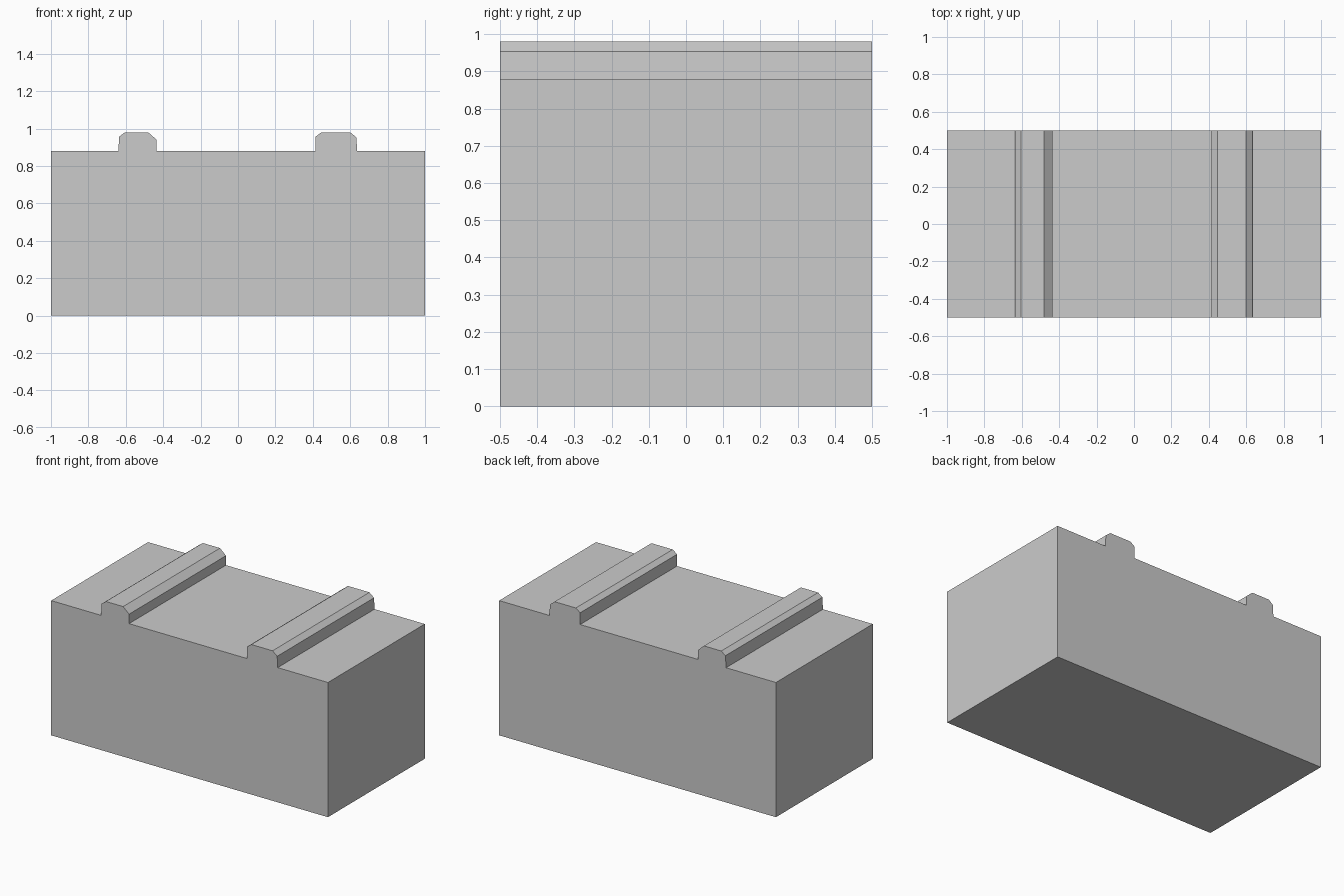
import bpy
import bmesh

cube = bpy.data.objects.get("Cube")
if cube:
    bpy.data.objects.remove(cube, do_unlink=True)

# Single plain grey
grey = bpy.data.materials.new("plain_grey")
grey.use_nodes = True
colour = (0.6, 0.6, 0.6, 1)
grey.diffuse_color = colour
grey.node_tree.nodes["Principled BSDF"].inputs["Base Color"].default_value = colour

DEPTH = 1.0
TOP = 0.88


def extrude_profile(name, points):
    """Extrude an x-z outline along the full depth."""
    bm = bmesh.new()
    face = bm.faces.new([bm.verts.new((x, -DEPTH / 2, z)) for x, z in points])
    result = bmesh.ops.extrude_face_region(bm, geom=[face])
    verts = [v for v in result["geom"] if isinstance(v, bmesh.types.BMVert)]
    bmesh.ops.translate(bm, verts=verts, vec=(0, DEPTH, 0))
    bmesh.ops.recalc_face_normals(bm, faces=bm.faces)
    mesh = bpy.data.meshes.new(name)
    bm.to_mesh(mesh)
    bm.free()
    mesh.materials.append(grey)
    obj = bpy.data.objects.new(name, mesh)
    bpy.context.collection.objects.link(obj)
    return obj


# One outline: a block with two chamfered rails across its top
right_rail = [(-0.64, TOP), (-0.635, 0.957), (-0.605, 0.98),
              (-0.48, 0.98), (-0.437, 0.942), (-0.437, TOP)]
left_rail = [(0.415, TOP), (0.415, 0.957), (0.446, 0.98),
             (0.6, 0.98), (0.633, 0.953), (0.637, TOP)]
outline = [(-1, 0), (-1, TOP)] + right_rail + left_rail + [(1, TOP), (1, 0)]
extrude_profile("railed_block", outline)
